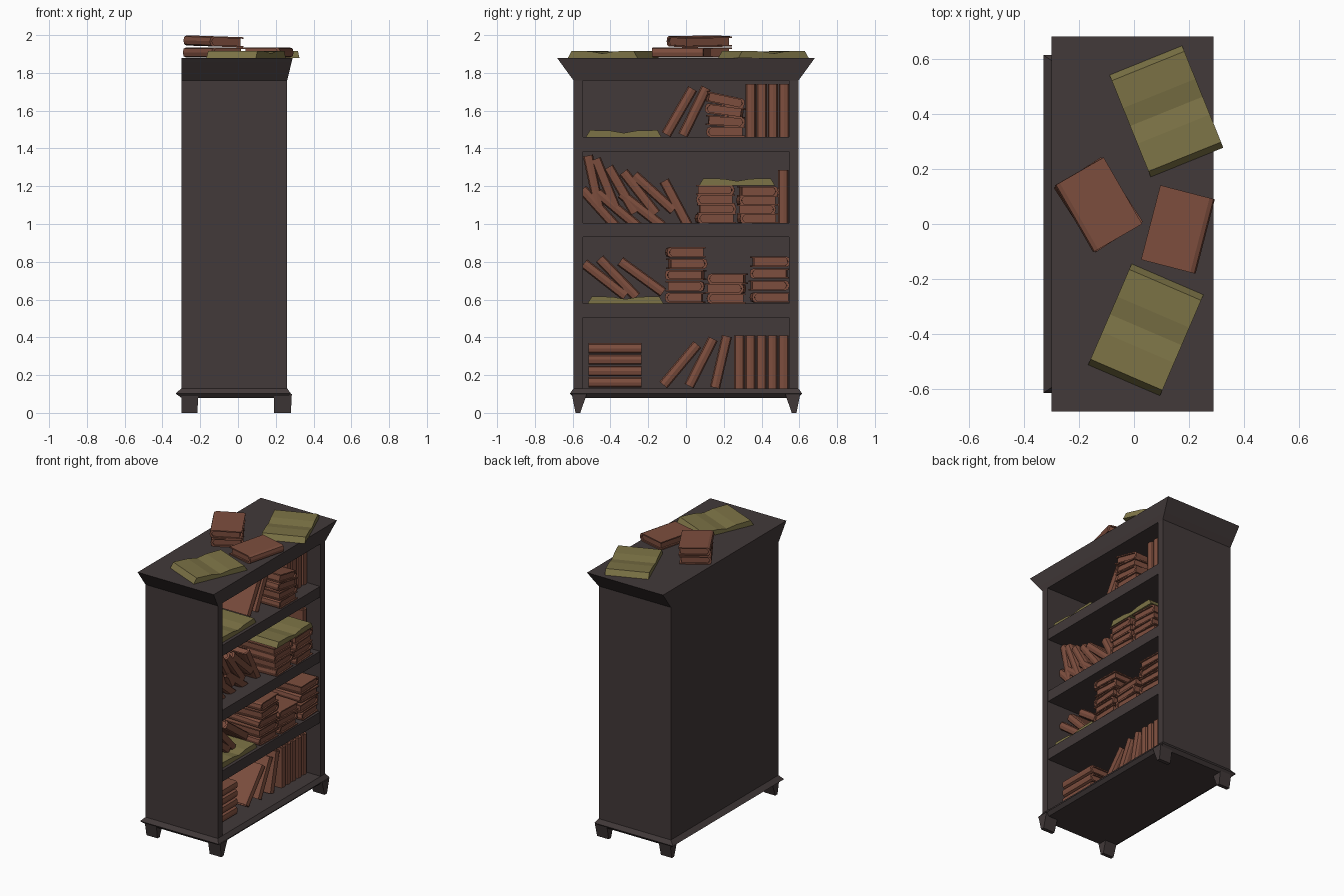
import bpy, bmesh, random
from math import radians
from mathutils import Matrix, Vector

random.seed(4)
cube = bpy.data.objects.get("Cube")
if cube:
    bpy.data.objects.remove(cube)


def material(name, rgb):
    m = bpy.data.materials.new(name)
    m.use_nodes = True
    m.diffuse_color = (*rgb, 1)
    bsdf = m.node_tree.nodes["Principled BSDF"]
    bsdf.inputs["Base Color"].default_value = (*rgb, 1)
    bsdf.inputs["Roughness"].default_value = 0.9
    return m


WOOD = material("dark_wood", (0.054, 0.041, 0.041))
LEATHER = material("brown_leather", (0.205, 0.076, 0.048))
PAPER = material("old_paper", (0.202, 0.171, 0.061))


def place(name, mesh, matrix=Matrix()):
    ob = bpy.data.objects.new(name, mesh)
    ob.matrix_world = matrix
    bpy.context.collection.objects.link(ob)
    return ob


def finish(name, bm, mat):
    bmesh.ops.recalc_face_normals(bm, faces=bm.faces)
    mesh = bpy.data.meshes.new(name)
    bm.to_mesh(mesh)
    bm.free()
    mesh.materials.append(mat)
    return mesh


def loft(bm, rings):
    """Join equal rings of points into one capped solid."""
    loops = [[bm.verts.new(p) for p in ring] for ring in rings]
    n = len(loops[0])
    for a, b in zip(loops, loops[1:]):
        for i in range(n):
            j = (i + 1) % n
            bm.faces.new((a[i], a[j], b[j], b[i]))
    bm.faces.new(loops[0])
    bm.faces.new(loops[-1])


def rect(x0, x1, y0, y1, z):
    return [(x0, y0, z), (x1, y0, z), (x1, y1, z), (x0, y1, z)]


def box(bm, x0, x1, y0, y1, z0, z1):
    loft(bm, [rect(x0, x1, y0, y1, z0), rect(x0, x1, y0, y1, z1)])


def prism(bm, profile, length):
    """Extrude a (y, z) profile along x."""
    loft(bm, [[(x, y, z) for y, z in profile] for x in (-length / 2, length / 2)])


def wood(name, build):
    bm = bmesh.new()
    build(bm)
    return place(name, finish(name, bm, WOOD))


# Bookcase carcass
BACK, FRONT, SIDE, INNER = -0.30, 0.26, 0.595, 0.545
FLOORS = {"bottom": 0.13, "lower": 0.58, "middle": 1.005, "upper": 1.46}
wood("back_panel", lambda b: box(b, BACK, BACK + 0.02, -SIDE, SIDE, 0.1, 1.78))
for label, s in (("left", 1), ("right", -1)):
    wood(label + "_side_panel", lambda b: box(
        b, BACK, FRONT, min(s * INNER, s * SIDE), max(s * INNER, s * SIDE), 0.1, 1.78))
for label in ("lower", "middle", "upper"):
    top = FLOORS[label]
    wood(label + "_shelf", lambda b: box(
        b, BACK + 0.01, FRONT - 0.005, -INNER, INNER, top - 0.075, top))

# Flared crown and base moulding
wood("crown", lambda b: loft(b, [
    rect(BACK, FRONT + o / 3, -SIDE - o, SIDE + o, z)
    for z, o in ((1.76, 0), (1.80, 0.03), (1.855, 0.07), (1.88, 0.088))]))
wood("base_moulding", lambda b: loft(b, [
    rect(BACK - 1.5 * o, FRONT + o, -SIDE - o, SIDE + o, z)
    for z, o in ((0.08, 0), (0.102, 0.02), (0.13, 0))]))

# Tapered feet
for x0, x1, xl in ((BACK, -0.21, "back"), (0.19, 0.285, "front")):
    for s, yl in ((1, "left"), (-1, "right")):
        wood(f"{xl}_{yl}_foot", lambda b: loft(b, [
            rect(x0, x1 - 0.005, s * 0.56, s * 0.585, 0),
            rect(x0, x1, s * 0.525, s * 0.605, 0.1)]))

# Closed book: wrap-around cover with rounded spine, and a page block
H, W, T = 0.28, 0.205, 0.054
bm = bmesh.new()
w, t, c = W / 2, T / 2, 0.008
prism(bm, [(w, t), (0.02 - w, t), (0.005 - w, t * 0.75), (-w, 0), (0.005 - w, -t * 0.75),
           (0.02 - w, -t), (w, -t), (w, c - t), (0.025 - w, c - t), (0.012 - w, 0),
           (0.025 - w, t - c), (w, t - c)], H)
box(bm, 0.01 - H / 2, H / 2 - 0.01, 0.015 - w, w - 0.012, c - t, t - c)
BOOK = finish("closed_book", bm, LEATHER)

# Open book: two page halves dipping to the fold
bm = bmesh.new()
prism(bm, [(-0.2, 0), (-0.178, 0.037), (-0.07, 0.034), (0, 0.022),
           (0.07, 0.034), (0.178, 0.037), (0.2, 0)], 0.285)
OPEN = finish("open_book", bm, PAPER)


def rot(angle, axis):
    return Matrix.Rotation(radians(angle), 4, axis)


def shelved(y, z, angle=90):
    """Book with its spine to the opening, leaning at an angle."""
    place("shelved_book", BOOK,
          Matrix.Translation((0.06, y, z)) @ rot(angle, "X") @ rot(90, "Z"))


def stack(y, floor, count, step=0.06, lean=0):
    """Pile of flat books, spines turned to alternating sides."""
    for i in range(count):
        turn = 180 * (i % 2) + random.uniform(-4, 4)
        at = Vector((0.105, y + random.uniform(-0.006, 0.006), floor + step * (i + 0.5)))
        place("stacked_book", BOOK, Matrix.Translation(at) @ rot(-lean * i, "X") @ rot(turn, "Z"))


def open_book(x, y, z, turn=0):
    place("open_book", OPEN, Matrix.Translation((x, y, z)) @ rot(turn, "Z"))


# Bottom shelf
z = FLOORS["bottom"]
for i in range(4):
    shelved(-0.375, z + 0.032 + 0.06 * i, 0)
for y, dz, a in ((-0.03, 0.125, 50), (0.08, 0.137, 63), (0.185, 0.14, 77)):
    shelved(y, z + dz, a)
for i in range(5):
    shelved(0.282 + 0.0585 * i, z + 0.14)

# Lower shelf
z = FLOORS["lower"]
open_book(0.09, -0.32, z)
for y, dz, a in ((-0.43, 0.125, -38), (-0.36, 0.135, -46), (-0.235, 0.14, -36)):
    shelved(y, z + dz, a)
stack(0.0, z, 5)
stack(0.215, z, 3, 0.052)
stack(0.442, z, 4, 0.063)

# Middle shelf
z = FLOORS["middle"]
for y, dz, a in ((-0.49, 0.22, -78), (-0.425, 0.21, -68), (-0.34, 0.175, -60),
                 (-0.245, 0.16, -52), (-0.17, 0.16, -42), (-0.05, 0.1, -62),
                 (-0.455, 0.075, -48), (-0.36, 0.07, -40), (-0.235, 0.07, -38)):
    shelved(y, z + dz, a)
stack(0.16, z, 4, 0.05)
stack(0.375, z, 4, 0.048)
open_book(0.11, 0.27, z + 0.2)
shelved(0.515, z + 0.14)

# Upper shelf
z = FLOORS["upper"]
open_book(0.09, -0.33, z)
shelved(-0.035, z + 0.135, 60)
shelved(0.045, z + 0.135, 64)
stack(0.21, z, 4, 0.056, 4)
for i in range(4):
    shelved(0.343 + 0.0585 * i, z + 0.14)

# Books on top of the case
z = 1.88
open_book(0.118, 0.41, z, 22)
open_book(0.043, -0.385, z, -23.3)
for x, y, dz, turn, tilt in ((0.16, -0.02, 0.028, 75.5, 0), (-0.13, 0.07, 0.028, -57, 0),
                             (-0.13, 0.07, 0.087, -60, 2)):
    place("top_book", BOOK,
          Matrix.Translation((x, y, z + dz)) @ rot(tilt, "Y") @ rot(turn, "Z"))
